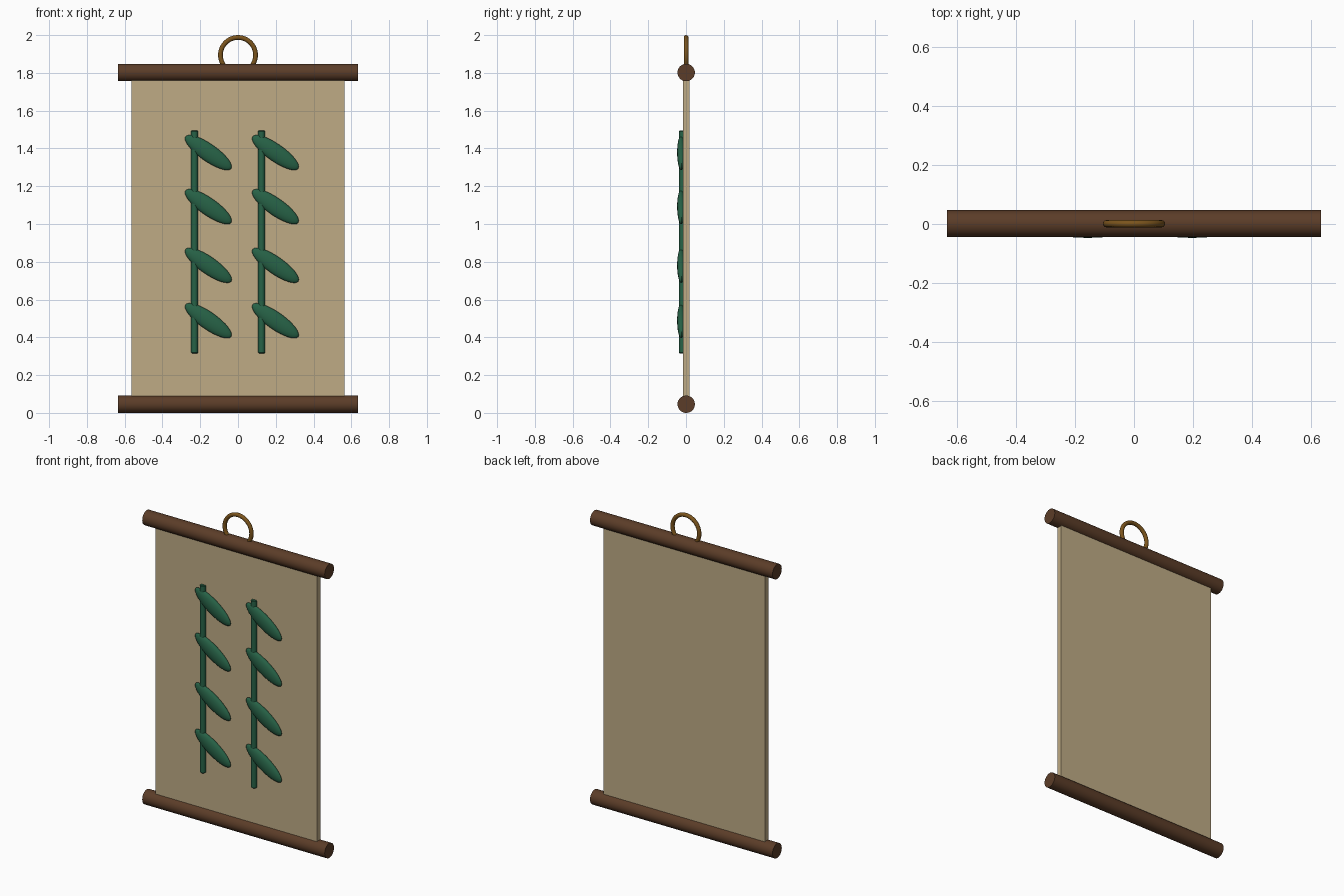
import bpy, math

if "Cube" in bpy.data.objects:
    bpy.data.objects.remove(bpy.data.objects["Cube"])


def material(name, rgb):
    m = bpy.data.materials.new(name)
    m.diffuse_color = (*rgb, 1)
    m.use_nodes = True
    m.node_tree.nodes["Principled BSDF"].inputs["Base Color"].default_value = m.diffuse_color
    return m


WOOD = material("dark wood", (0.105, 0.046, 0.021))
CLOTH = material("tan cloth", (0.52, 0.41, 0.235))
GREEN = material("leaf green", (0.02, 0.122, 0.062))
BRASS = material("brass", (0.20, 0.09, 0.012))


def finish(name, mat, smooth=True):
    ob = bpy.context.object
    ob.name = name
    ob.data.materials.append(mat)
    bpy.ops.object.transform_apply(location=False, rotation=True, scale=True)
    if smooth:
        bpy.ops.object.shade_smooth_by_angle(angle=math.radians(40))
    return ob


# Cloth panel
bpy.ops.mesh.primitive_cube_add(size=1, location=(0, 0.001, 0.925))
bpy.context.object.scale = (1.125, 0.034, 1.75)
finish("cloth_panel", CLOTH, smooth=False)

# Wooden rods across the top and bottom
for name, z in (("bottom_rod", 0.046), ("top_rod", 1.802)):
    bpy.ops.mesh.primitive_cylinder_add(vertices=40, radius=0.046, depth=1.27,
                                        location=(0, 0.001, z),
                                        rotation=(0, math.pi / 2, 0))
    finish(name, WOOD)

# Hanging ring, its lower part sunk into the top rod
bpy.ops.mesh.primitive_torus_add(major_segments=48, minor_segments=12,
                                 major_radius=0.093, minor_radius=0.0125,
                                 location=(0, 0.001, 1.8945),
                                 rotation=(math.pi / 2, 0, 0))
finish("hanging_ring", BRASS)

# Two bamboo stalks with four slanted leaves each
for side, x in (("left", -0.23), ("right", 0.125)):
    bpy.ops.mesh.primitive_cylinder_add(vertices=20, radius=0.018, depth=1.18,
                                        location=(x, -0.019, 0.905))
    stalk = finish(f"{side}_stalk", GREEN)
    bevel = stalk.modifiers.new("soft_ends", 'BEVEL')
    bevel.width = 0.004
    bevel.limit_method = 'ANGLE'
    bevel.angle_limit = math.radians(40)
    for i, z in enumerate((1.378, 1.092, 0.781, 0.488)):
        bpy.ops.mesh.primitive_uv_sphere_add(segments=28, ring_count=16, radius=1,
                                             location=(x + 0.073, -0.025, z),
                                             rotation=(0, math.radians(35), 0))
        bpy.context.object.scale = (0.148, 0.022, 0.046)
        finish(f"{side}_leaf_{i + 1}", GREEN)
